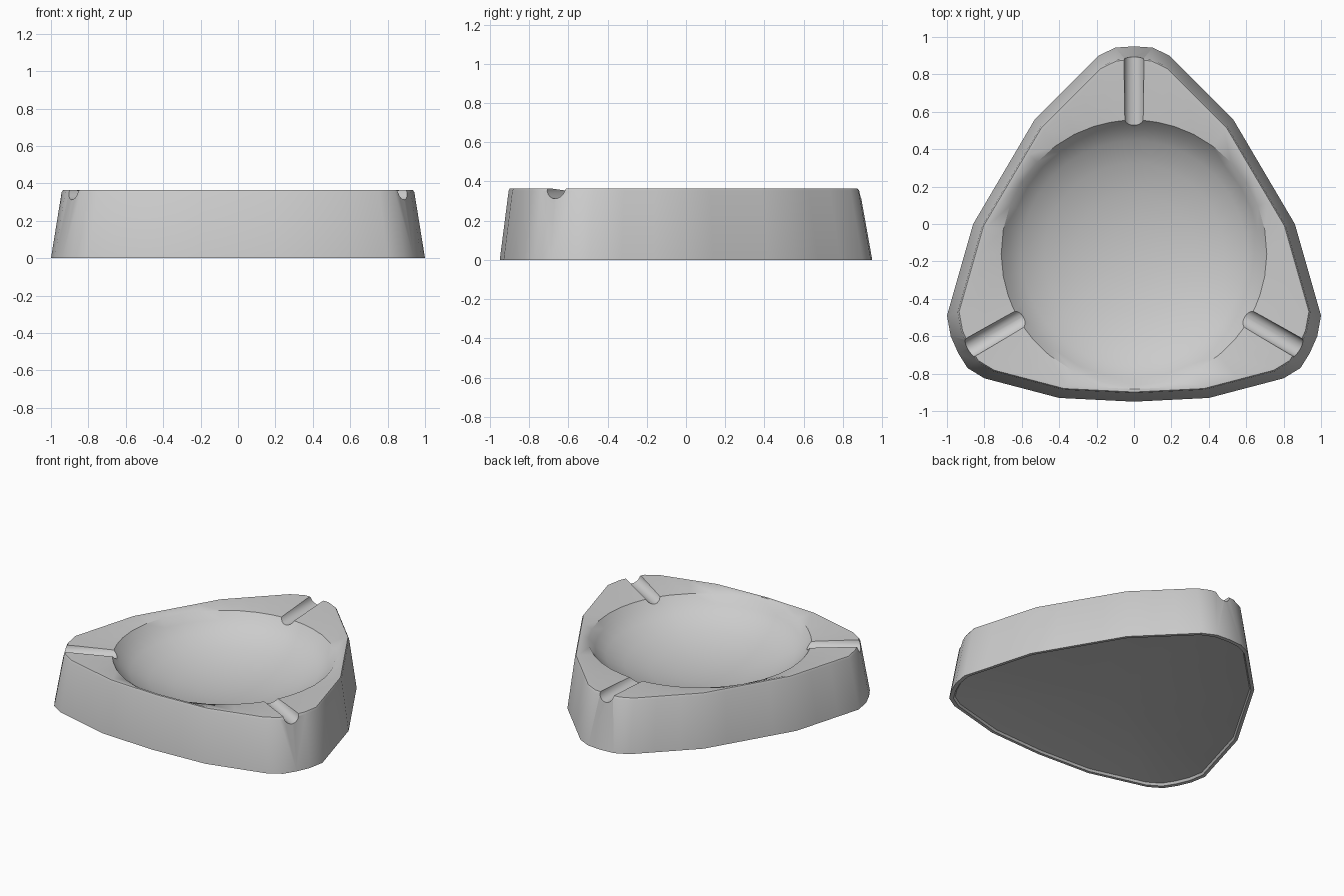
import bpy, bmesh, math
from mathutils import Vector, Matrix

cube = bpy.data.objects.get("Cube")
if cube:
    bpy.data.objects.remove(cube, do_unlink=True)

CENTRE = Vector((0, -0.155))
HEIGHT = 0.365

# Base outline, right half from back to front
half = [(0, .95), (.10, .943), (.19, .90), (.53, .56), (.86, 0), (1, -.49), (.98, -.60),
        (.94, -.69), (.89, -.77), (.80, -.825), (.40, -.93), (0, -.95)]
corners = [Vector(p) for p in half + [(-x, y) for x, y in half[-2:0:-1]]]

# Split long edges so that the bowl stays round
outline = []
for a, b in zip(corners, corners[1:] + corners[:1]):
    n = max(1, round((b - a).length / 0.17))
    outline += [a.lerp(b, i / n) - CENTRE for i in range(n)]


def scaled(s):
    return [p * s for p in outline]


def circle(r):
    return [p.normalized() * r for p in outline]


# Rings from the hollow underside, up the wall, over the rim and down the bowl
rings = [(scaled(.40), .06), (scaled(.75), .04), (scaled(.965), .015), (scaled(.975), 0),
         (scaled(1), 0), (scaled(.943), .352), (scaled(.935), HEIGHT), (scaled(.915), HEIGHT),
         (circle(.71), .345), (circle(.67), .295), (circle(.60), .24), (circle(.48), .185),
         (circle(.32), .14), (circle(.15), .118)]

bm = bmesh.new()
loops = [[bm.verts.new((p.x + CENTRE.x, p.y + CENTRE.y, z)) for p in pts] for pts, z in rings]
count = len(outline)
for lo, hi in zip(loops, loops[1:]):
    for i in range(count):
        j = (i + 1) % count
        bm.faces.new((lo[i], lo[j], hi[j], hi[i]))
for loop, z in ((loops[0], .07), (loops[-1], .112)):
    tip = bm.verts.new((CENTRE.x, CENTRE.y, z))
    for i in range(count):
        bm.faces.new((loop[i], loop[(i + 1) % count], tip))
bmesh.ops.recalc_face_normals(bm, faces=bm.faces)
mesh = bpy.data.meshes.new("tray")
bm.to_mesh(mesh)
bm.free()
tray = bpy.data.objects.new("tray", mesh)
bpy.context.collection.objects.link(tray)

# Plain grey material
grey = bpy.data.materials.new("light grey")
grey.use_nodes = True
grey.diffuse_color = (.6, .6, .6, 1)
bsdf = next(n for n in grey.node_tree.nodes if n.type == 'BSDF_PRINCIPLED')
bsdf.inputs["Base Color"].default_value = (.6, .6, .6, 1)
mesh.materials.append(grey)

# One rounded groove through each of the three corners
cm = bmesh.new()
for angle in (90, 210, 330):
    place = (Matrix.Translation((CENTRE.x, CENTRE.y, HEIGHT))
             @ Matrix.Rotation(math.radians(angle), 4, 'Z')
             @ Matrix.Translation((.89, 0, 0))
             @ Matrix.Rotation(math.pi / 2, 4, 'Y'))
    bmesh.ops.create_cone(cm, cap_ends=True, segments=20, radius1=.053, radius2=.053,
                          depth=.6, matrix=place)
cut_mesh = bpy.data.meshes.new("groove_cutter")
cm.to_mesh(cut_mesh)
cm.free()
cut_mesh.materials.append(grey)
cutter = bpy.data.objects.new("groove_cutter", cut_mesh)
cutter.hide_render = True
bpy.context.collection.objects.link(cutter)

bpy.ops.object.select_all(action='DESELECT')
tray.select_set(True)
bpy.context.view_layer.objects.active = tray
cut = tray.modifiers.new("grooves", 'BOOLEAN')
cut.operation = 'DIFFERENCE'
cut.solver = 'EXACT'
cut.object = cutter
bpy.ops.object.modifier_apply(modifier=cut.name)
bpy.data.objects.remove(cutter, do_unlink=True)

# Smooth shading with crisp rim and groove edges
bpy.ops.object.shade_smooth_by_angle(angle=math.radians(35))
